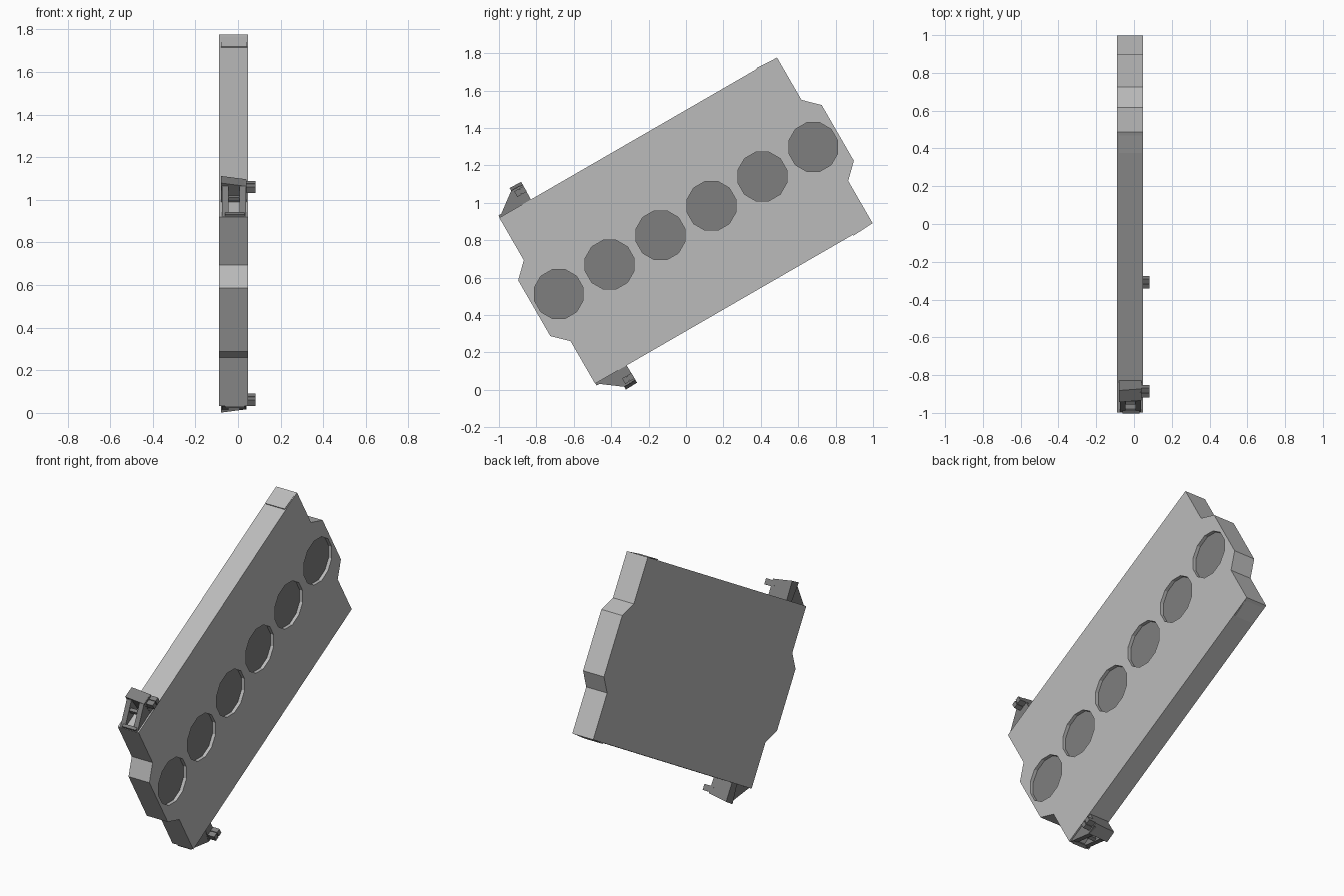
import bpy
import bmesh
from math import radians, pi
from mathutils import Matrix

cube = bpy.data.objects.get("Cube")
if cube:
    bpy.data.objects.remove(cube, do_unlink=True)

# The whole model is laid out flat, then tilted about x
TILT = Matrix.Translation((0, 0, 0.905)) @ Matrix.Rotation(radians(30), 4, 'X')
BACK, FACE = -0.09, 0.047


def material(name, value):
    m = bpy.data.materials.new(name)
    m.use_nodes = True
    colour = (value, value, value, 1)
    m.diffuse_color = colour
    m.node_tree.nodes["Principled BSDF"].inputs["Base Color"].default_value = colour
    return m


light_grey = material("light_grey", 0.5)
dark_grey = material("dark_grey", 0.21)


def add_object(name, bm, *mats):
    bmesh.ops.recalc_face_normals(bm, faces=bm.faces)
    mesh = bpy.data.meshes.new(name)
    bm.to_mesh(mesh)
    bm.free()
    for m in mats:
        mesh.materials.append(m)
    obj = bpy.data.objects.new(name, mesh)
    bpy.context.collection.objects.link(obj)
    obj.matrix_world = TILT
    return obj


def add_prism(bm, profile, x0, x1, side=1, drop=0):
    """Extrude a (length, height) profile along x; drop lowers the top at x1."""
    base = bm.faces.new([bm.verts.new((x0, u, v * side)) for u, v in profile])
    top = bmesh.ops.extrude_face_region(bm, geom=[base])["geom"]
    highest = max(v for u, v in profile)
    for vert in (g for g in top if isinstance(g, bmesh.types.BMVert)):
        vert.co.x = x1
        if abs(vert.co.z) > highest - 0.02:
            vert.co.z -= drop * side


def box(u0, u1, v0, v1):
    return [(u0, v0), (u1, v0), (u1, v1), (u0, v1)]


# Panel with a stepped tab at each end
end = [(0.857, 0.512), (0.857, 0.25), (0.937, 0.172),
       (0.937, -0.172), (0.857, -0.25), (0.857, -0.512)]
bm = bmesh.new()
add_prism(bm, end + [(-u, -v) for u, v in end], BACK, FACE)
panel = add_object("panel", bm, light_grey, dark_grey)

# Row of round recesses cut into the panel
bm = bmesh.new()
for i in range(6):
    place = (Matrix.Translation((FACE + 0.03, (i - 2.5) * 0.3143, 0))
             @ Matrix.Rotation(pi / 2, 4, 'Y') @ Matrix.Rotation(pi / 12, 4, 'Z'))
    bmesh.ops.create_cone(bm, cap_ends=True, segments=12, radius1=0.135,
                          radius2=0.135, depth=0.1, matrix=place)
cutter = add_object("recess_cutter", bm, light_grey)
cutter.hide_render = True
cut = panel.modifiers.new("recesses", 'BOOLEAN')
cut.operation = 'DIFFERENCE'
cut.solver = 'EXACT'
cut.object = cutter
bpy.context.view_layer.update()
graph = bpy.context.evaluated_depsgraph_get()
panel.data = bpy.data.meshes.new_from_object(panel.evaluated_get(graph))
panel.modifiers.clear()
bpy.data.objects.remove(cutter, do_unlink=True)

# Recess floors are dark
for face in panel.data.polygons:
    floor = face.normal.x > 0.9 and face.center.x < FACE - 0.01
    face.material_index = 1 if floor else 0

for side, label in ((1, "upper"), (-1, "lower")):
    # Shallow catch wedge near the far corner
    bm = bmesh.new()
    add_prism(bm, [(0.734, 0.511), (0.855, 0.511), (0.734, 0.518)],
              BACK + 0.01, FACE - 0.005, side)
    add_object(label + "_catch", bm, light_grey)

    # Hinge bracket: two wedge cheeks, a rear block and cross bars
    bm = bmesh.new()
    cheek = [(-0.855, 0.512), (-0.68, 0.512), (-0.68, 0.605), (-0.73, 0.605)]
    add_prism(bm, cheek, -0.075, -0.045, side)
    add_prism(bm, cheek, 0.008, 0.038, side)
    block = [(-0.715, 0.512), (-0.662, 0.512), (-0.66, 0.62), (-0.73, 0.622)]
    add_prism(bm, block, -0.08, 0.04, side, drop=0.018)
    add_prism(bm, box(-0.855, -0.835, 0.512, 0.525), -0.06, 0.03, side)
    add_prism(bm, box(-0.775, -0.755, 0.55, 0.57), -0.06, 0.03, side)
    add_object(label + "_hinge_bracket", bm, dark_grey)

    # Hinge prong: stacked bars reaching past the panel face
    bm = bmesh.new()
    add_prism(bm, box(-0.718, -0.692, 0.56, 0.594), 0.02, 0.083, side)
    add_prism(bm, box(-0.686, -0.66, 0.56, 0.594), 0.02, 0.083, side)
    add_prism(bm, box(-0.7, -0.676, 0.565, 0.589), 0.02, 0.078, side)
    add_object(label + "_hinge_prong", bm, dark_grey)
